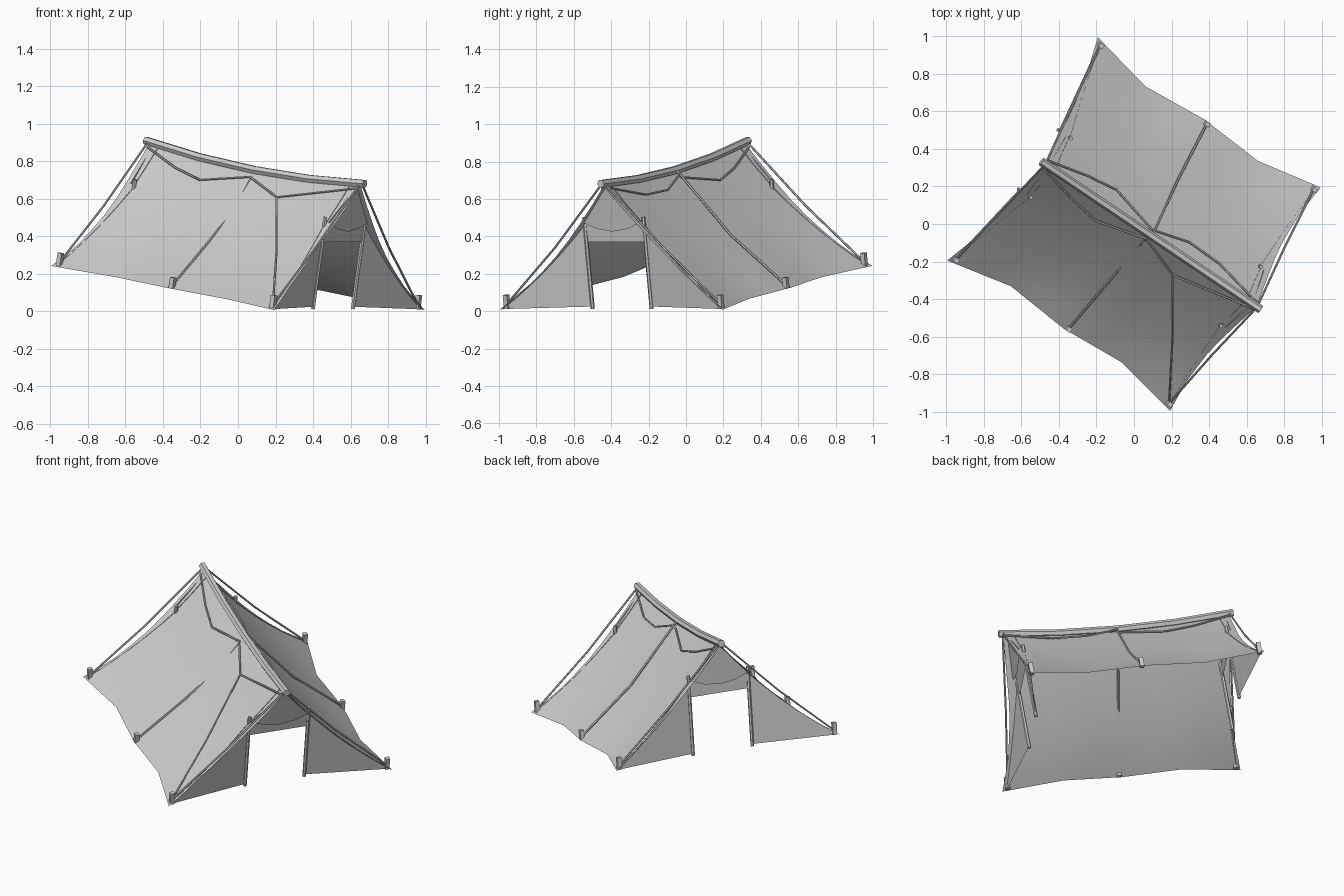
import bpy, bmesh
from math import radians
from mathutils import Matrix, Vector

if "Cube" in bpy.data.objects:
    bpy.data.objects.remove(bpy.data.objects["Cube"])

# Tent frame: x along ridge (front = +x), y across, z up; tilted and turned into place
FRAME = (Matrix.Translation((0, 0, 0.125)) @ Matrix.Rotation(radians(-34), 4, 'Z')
         @ Matrix.Rotation(radians(9.3), 4, 'Y'))


def interp(table, x):
    for (x0, y0), (x1, y1) in zip(table, table[1:]):
        if x <= x1:
            return y0 + (y1 - y0) * (x - x0) / (x1 - x0)
    return table[-1][1]


HEM = [(-1, .718), (-.5, .642), (0, .672), (.5, .648), (1, .718)]
END = [(0, .69), (.45, .672), (.75, .69), (1, .726)]


def cloth(side, s, t):
    """Point on the sheet: s along ridge (-1..1), t from ridge (0) to hem (1)."""
    y = .718 * t + (interp(HEM, s) - .718) * t ** 2
    z = .665 * (1 - t) - .212 * t * (1 - t) - .042 * (1 - s * s) * (1 - t)
    return Vector((s * interp(END, t), side * y, z))


def mesh_obj(name, verts, faces, smooth=False):
    me = bpy.data.meshes.new(name)
    me.from_pydata(verts, [], faces)
    bm = bmesh.new()
    bm.from_mesh(me)
    bmesh.ops.remove_doubles(bm, verts=bm.verts, dist=1e-4)
    bmesh.ops.recalc_face_normals(bm, faces=bm.faces)
    bm.to_mesh(me)
    bm.free()
    for p in me.polygons:
        p.use_smooth = smooth
    ob = bpy.data.objects.new(name, me)
    ob.matrix_world = FRAME
    bpy.context.collection.objects.link(ob)
    return ob


def tube(name, pts, r, res=1):
    cu = bpy.data.curves.new(name, 'CURVE')
    cu.dimensions = '3D'
    cu.bevel_depth, cu.bevel_resolution, cu.use_fill_caps = r, res, True
    sp = cu.splines.new('POLY')
    sp.points.add(len(pts) - 1)
    for p, c in zip(sp.points, pts):
        p.co = (*c, 1)
    sp.use_smooth = False
    ob = bpy.data.objects.new(name, cu)
    ob.matrix_world = FRAME
    bpy.context.collection.objects.link(ob)


def peg(name, x, y, z0, z1, w=.013):
    v = [(x + a * w, y + b * w, z) for z in (z0, z1) for a, b in ((-1, -1), (1, -1), (1, 1), (-1, 1))]
    mesh_obj(name, v, [(3, 2, 1, 0), (4, 5, 6, 7)] +
             [(i, (i + 1) % 4, (i + 1) % 4 + 4, i + 4) for i in range(4)])


# Roof sheet, both slopes joined at the ridge
NS, NT = 8, 8
verts, faces = [], []
for i in range(NS + 1):
    for j in range(-NT, NT + 1):
        verts.append(cloth(1 if j >= 0 else -1, -1 + 2 * i / NS, abs(j) / NT))
row = 2 * NT + 1
for i in range(NS):
    for j in range(2 * NT):
        a = i * row + j
        faces.append((a, a + 1, a + row + 1, a + row))
roof = mesh_obj("roof_sheet", verts, faces, True)
bpy.context.view_layer.objects.active = roof
roof.select_set(True)
bpy.ops.object.shade_smooth_by_angle(angle=radians(40))

# Sagging ridge pole
tube("ridge_pole", [(.715 * s, 0, .68 - .042 * (1 - s * s)) for s in (-1, -.5, 0, .5, 1)], .023)

for e, end in ((1, "front"), (-1, "back")):
    # Door top band between the posts
    ts = [.26, .13, 0]
    top = [(e * .625, -cloth(1, 1, t).y, cloth(1, 1, t).z) for t in ts]
    top += [(x, -y, z) for x, y, z in reversed(top[:-1])]
    mesh_obj(end + "_door_band", [(e * .62, .187, .35), (e * .62, -.187, .35)] + top,
             [tuple(range(2 + len(top)))])
    # Scalloped flap hanging over the band
    low = [(e * .645, y, z) for y, z in ((.19, .46), (.1, .425), (0, .41), (-.1, .425), (-.19, .46))]
    mesh_obj(end + "_flap", low + [(e * .665, 0, .655)], [(i, i + 1, 5) for i in range(4)])
    for side, sn in ((1, "right"), (-1, "left")):
        # Wall panel from post to corner
        outer = []
        for t in (.265, .4, .55, .7, .85, .97):
            c = cloth(side, 1, t)
            outer.append((e * (.62 + .08 * (t - .265) / .7), c.y, c.z))
        base = [(e * (.62 + .08 * k / 5), side * (.19 + .5 * k / 5), .0) for k in range(6)]
        mesh_obj(f"{end}_{sn}_wall", base + outer,
                 [(k, k + 1, 6 + k + 1, 6 + k) for k in range(5)])
        # Door post, corner peg and taut edge rope
        tube(f"{end}_{sn}_post", [(e * .62, side * .19, -.012), (e * .62, side * .19, .485)], .011)
        peg(f"{end}_{sn}_peg", e * .695, side * .69, .0, .075)
        tube(f"{end}_{sn}_edge_rope", [(e * .69, side * .02, .665), (e * .69, side * .35, .33),
                                       (e * .695, side * .69, .025)], .006)

for side, sn in ((1, "right"), (-1, "left")):
    peg(sn + "_middle_peg", .02, side * .66, .0, .06)
    # Slack ropes looped along the ridge
    tube(sn + "_back_loop_rope", [(-.68, side * .025, .65), (-.45, side * .075, .575),
                                  (-.27, side * .1, .54), (0, side * .03, .6)], .006)

tube("right_front_loop_rope", [(0, .03, .62), (.21, .085, .565), (.41, .08, .572), (.68, .02, .655)], .006)
tube("left_front_loop_rope", [(0, -.03, .6), (.24, -.11, .53), (.68, -.02, .65)], .006)
tube("left_corner_rope", [(.24, -.11, .53), (.48, -.4, .265), (.695, -.69, .025)], .006)
# Middle ropes down each slope
tube("right_middle_rope", [(.01, .02, .635), (.015, .33, .29), (.02, .66, .02)], .007)
tube("left_middle_rope", [(0, -.02, .6), (.01, -.16, .425), (.015, -.36, .255), (.02, -.66, .02)], .007)
